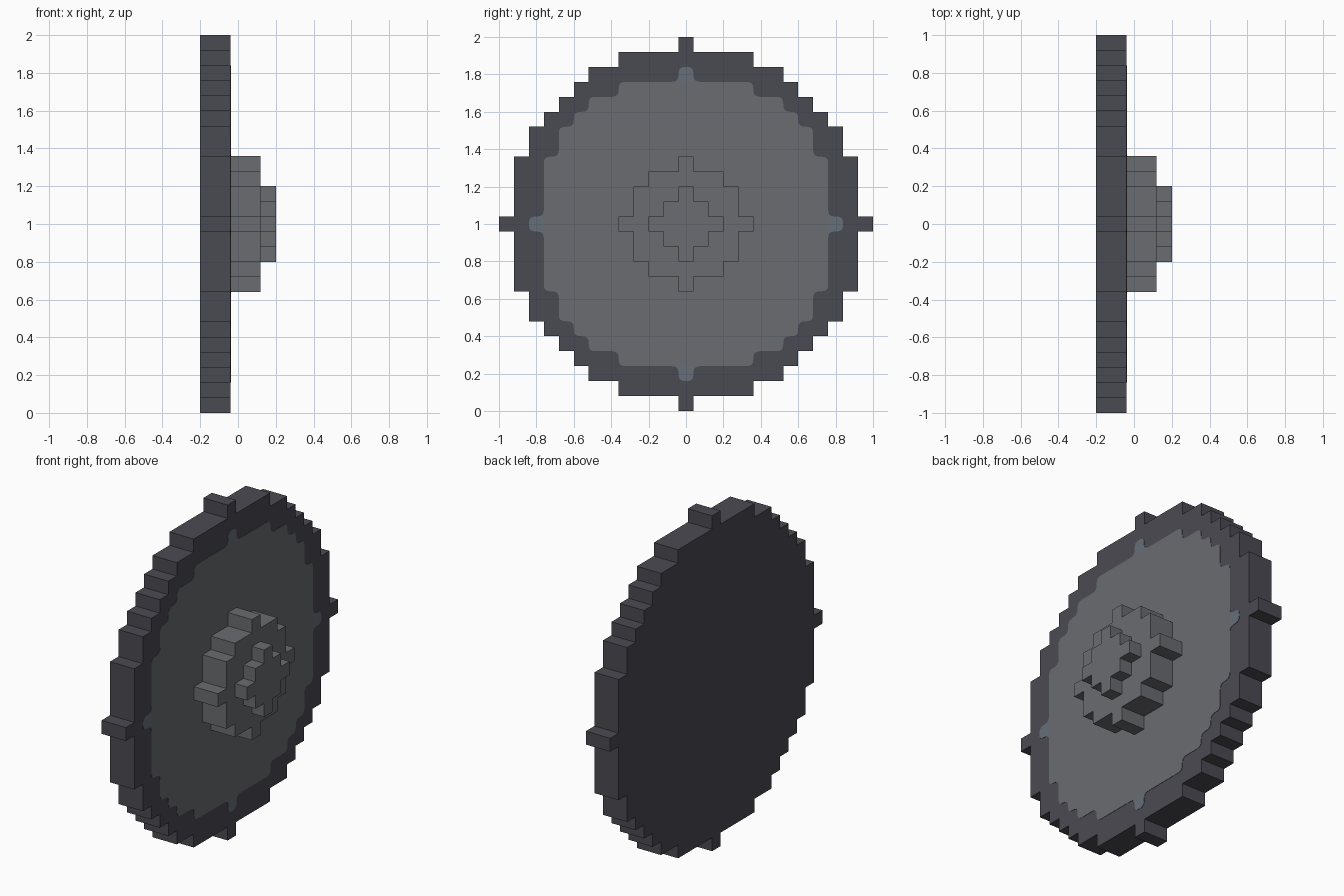
import bpy
import bmesh
from math import isqrt
from mathutils import Vector

if "Cube" in bpy.data.objects:
    bpy.data.objects.remove(bpy.data.objects["Cube"])

STEP = 0.08  # size of one block


def material(name, srgb):
    color = [((c / 255 + 0.055) / 1.055) ** 2.4 for c in srgb] + [1.0]
    mat = bpy.data.materials.new(name)
    mat.use_nodes = True
    mat.diffuse_color = color
    mat.node_tree.nodes["Principled BSDF"].inputs["Base Color"].default_value = color
    return mat


dark = material("dark iron", (74, 74, 82))
grey = material("grey steel", (106, 108, 112))
blue = material("blue steel", (103, 110, 119))


def stepped_circle(r):
    """Corners of a blocky circle, counter-clockwise in (y, z)."""
    right = []
    for j in range(-r, r + 1):
        w = isqrt(r * r - j * j) + 0.5
        right += [Vector((w, j - 0.5)), Vector((w, j + 0.5))]
    pts = right + [Vector((-p.x, p.y)) for p in reversed(right)]
    pts = [p for i, p in enumerate(pts) if (p - pts[i - 1]).length > 0.1]
    n = len(pts)
    return [p * STEP for i, p in enumerate(pts)
            if abs((p - pts[i - 1]).cross(pts[(i + 1) % n] - p)) > 0.1]


def rounded(pts, cut):
    """Replace each corner with a small curve."""
    out = []
    for i, p in enumerate(pts):
        a = p + (pts[i - 1] - p).normalized() * cut
        b = p + (pts[(i + 1) % len(pts)] - p).normalized() * cut
        for t in (0, 0.25, 0.5, 0.75, 1):
            out.append(a * (1 - t) ** 2 + p * 2 * t * (1 - t) + b * t * t)
    return out


def slab(name, pts, x0, x1, mats, split=None):
    """Extrude an outline along x; faces beyond the split use the second material."""
    bm = bmesh.new()
    face = bm.faces.new([bm.verts.new((x0, p.x, p.y)) for p in pts])
    if split:
        for axis in (Vector((0, 1, 0)), Vector((0, 0, 1))):
            for side in (-1, 1):
                bmesh.ops.bisect_plane(bm, geom=bm.verts[:] + bm.edges[:] + bm.faces[:],
                                       plane_co=axis * side * split, plane_no=axis)
        for f in bm.faces:
            c = f.calc_center_median()
            f.material_index = int(max(abs(c.y), abs(c.z)) > split)
    res = bmesh.ops.extrude_face_region(bm, geom=bm.faces[:])
    verts = [g for g in res["geom"] if isinstance(g, bmesh.types.BMVert)]
    bmesh.ops.translate(bm, verts=verts, vec=(x1 - x0, 0, 0))
    bmesh.ops.recalc_face_normals(bm, faces=bm.faces[:])
    mesh = bpy.data.meshes.new(name)
    bm.to_mesh(mesh)
    bm.free()
    for m in mats:
        mesh.materials.append(m)
    obj = bpy.data.objects.new(name, mesh)
    obj.location.z = 1
    bpy.context.collection.objects.link(obj)


# Disc with its painted face
slab("disc", stepped_circle(12), -0.2, -0.04, [dark])
slab("face_plate", rounded(stepped_circle(10), 0.035), -0.04, -0.038,
     [grey, blue], split=9.5 * STEP)

# Raised centre
slab("hub", stepped_circle(4), -0.04, 0.12, [grey])
slab("boss", stepped_circle(2), 0.12, 0.2, [grey])
